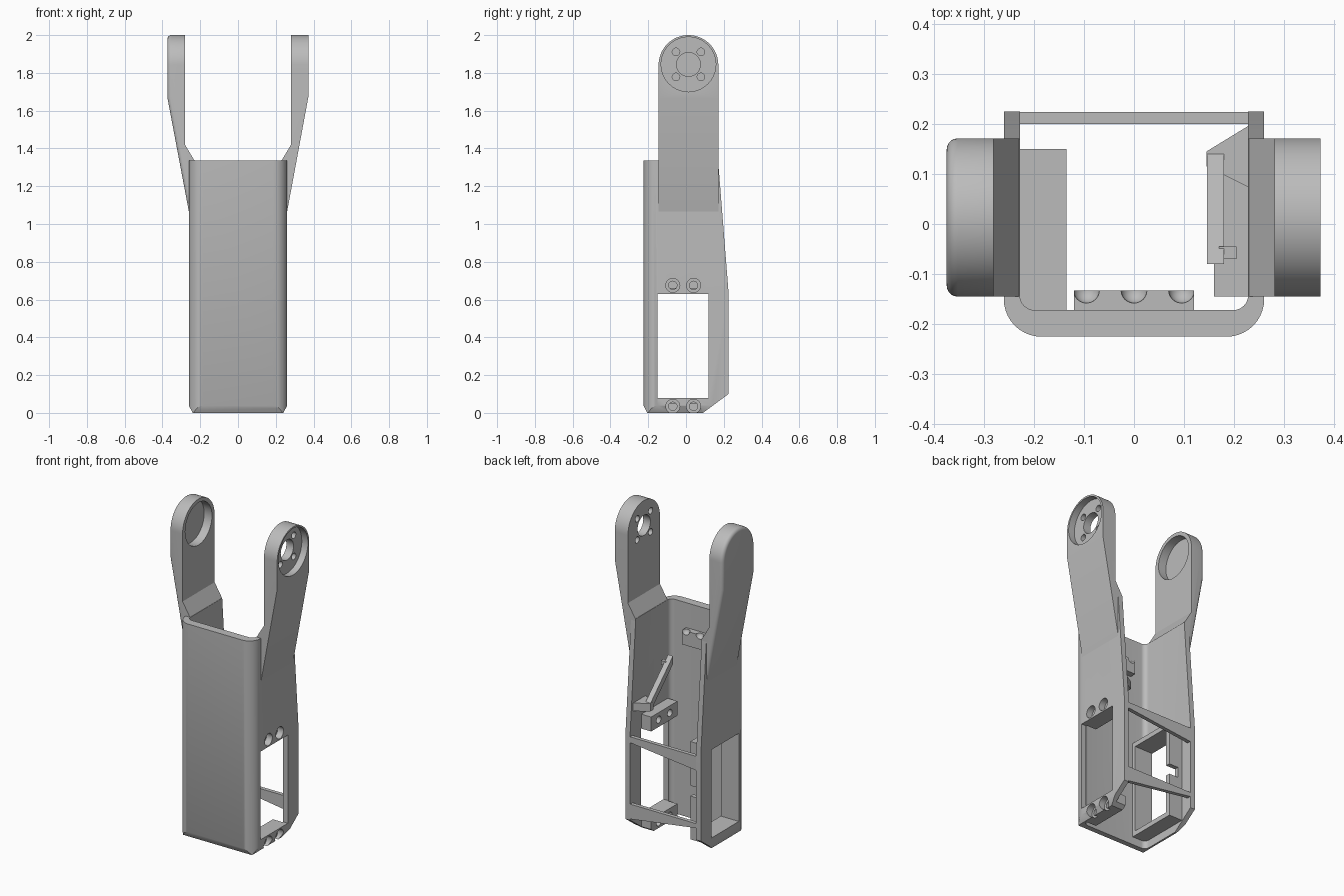
import bpy, bmesh
from math import sin, cos, pi, radians
from mathutils import Vector

if "Cube" in bpy.data.objects:
    bpy.data.objects.remove(bpy.data.objects["Cube"])

grey = bpy.data.materials.new("plain grey")
grey.use_nodes = True
grey.diffuse_color = (0.5, 0.5, 0.5, 1)
grey.node_tree.nodes["Principled BSDF"].inputs["Base Color"].default_value = (0.5, 0.5, 0.5, 1)


def prism(name, pts, axis, a, b):
    """Extrude a 2D outline along an axis from a to b."""
    place = {"x": lambda p, t: (t, p[0], p[1]),
             "y": lambda p, t: (p[0], t, p[1]),
             "z": lambda p, t: (p[0], p[1], t)}[axis]
    bm = bmesh.new()
    face = bm.faces.new([bm.verts.new(place(p, a)) for p in pts])
    new = bmesh.ops.extrude_face_region(bm, geom=[face])["geom"]
    shift = Vector(place((0, 0), b - a))
    bmesh.ops.translate(bm, vec=shift, verts=[g for g in new if isinstance(g, bmesh.types.BMVert)])
    bmesh.ops.recalc_face_normals(bm, faces=bm.faces)
    me = bpy.data.meshes.new(name)
    bm.to_mesh(me)
    bm.free()
    me.materials.append(grey)
    ob = bpy.data.objects.new(name, me)
    bpy.context.collection.objects.link(ob)
    return ob


def box(name, x, y, z):
    return prism(name, [(x[0], y[0]), (x[1], y[0]), (x[1], y[1]), (x[0], y[1])], "z", *z)


def arc(cx, cy, r, start, end, n):
    angles = [radians(start + (end - start) * i / n) for i in range(n + 1)]
    return [(cx + r * cos(t), cy + r * sin(t)) for t in angles]


def rod(cy, cz, r, a, b):
    """Cylinder along x."""
    return prism("cutter", arc(cy, cz, r, 0, 360, 40)[:-1], "x", a, b)


def combine(ob, other, op="DIFFERENCE"):
    mod = ob.modifiers.new("bool", "BOOLEAN")
    mod.operation, mod.solver, mod.object = op, "EXACT", other
    bpy.context.view_layer.objects.active = ob
    bpy.ops.object.modifier_apply(modifier=mod.name)
    bpy.data.objects.remove(other)


def smooth(ob):
    bpy.ops.object.select_all(action="DESELECT")
    ob.select_set(True)
    bpy.context.view_layer.objects.active = ob
    bpy.ops.object.shade_smooth_by_angle(angle=radians(30))


# U-shaped shell
W, T, TOP = 0.26, 0.228, 1.335
outer = arc(0.185, -0.15, 0.075, -90, 0, 10) + [(W, 0.23)]
inner = [(T, 0.23)] + arc(0.198, -0.142, 0.03, 0, -90, 8)
half = outer + inner
mirror = lambda pts: [(-x, y) for x, y in reversed(pts)]
shell = prism("shell", outer + inner + mirror(inner) + mirror(outer), "z", -0.02, TOP + 0.05)

# Screw blocks on the inner left wall
for z in ((0.63, 0.72), (-0.01, 0.08)):
    combine(shell, box("block", (0.16, 0.245), (-0.145, 0.115), z), "UNION")

# Trim to the side outline and the chamfered foot
side = [(-0.205, 0), (0.09, 0), (0.225, 0.1), (0.225, 0.64), (0.17, TOP),
        (-0.226, TOP), (-0.226, 0.04)]
combine(shell, prism("trim", side, "x", -0.5, 0.5), "INTERSECT")
foot = [(-0.24, 0), (0.24, 0), (0.261, 0.04), (0.261, 1.5), (-0.261, 1.5), (-0.261, 0.04)]
combine(shell, prism("trim", foot, "y", -0.5, 0.5), "INTERSECT")

# Side windows and counterbored screw holes
combine(shell, box("cutter", (-0.4, 0.4), (-0.15, 0.12), (0.08, 0.63)))
for y in (-0.07, 0.04):
    for z in (0.035, 0.675):
        combine(shell, rod(y, z, 0.037, 0.22, 0.3))
        combine(shell, rod(y, z, 0.022, 0.1, 0.3))
smooth(shell)

# Pocket frame behind the right window, with a cable notch
pocket = box("pocket_frame", (-0.24, -0.135), (-0.175, 0.15), (0.05, 0.66))
combine(pocket, box("cutter", (-0.4, 0), (-0.15, 0.122), (0.08, 0.63)))
combine(pocket, box("cutter", (-0.2, 0), (0.1, 0.2), (0.32, 0.385)))

# Tapered braces across the open back
prism("upper_brace", [(0.245, 0.62), (0.245, 0.585), (-0.245, 0.53), (-0.245, 0.62)], "y", 0.2, 0.224)
prism("lower_brace", [(0.245, 0.2), (0.245, 0.105), (-0.245, 0.175), (-0.245, 0.2)], "y", 0.2, 0.224)

# Fork arms
CY, CZ, R = 0.013, 1.842, 0.158


def arm(name, s, out):
    pts = [(0.259, 1.06), (out, 1.67), (out, 2.05), (0.281, 2.05), (0.281, 1.42),
           (0.23, TOP), (0.23, 1.06)]
    ob = prism(name, [(s * x, z) for x, z in pts], "y", -0.3, 0.3)
    outline = arc(CY, CZ, R, 0, 180, 40) + [(CY - R, 1), (CY + R, 1)]
    combine(ob, prism("trim", outline, "x", -0.5, 0.5), "INTERSECT")
    return ob


left = arm("left_arm", 1, 0.372)
combine(left, rod(CY, 1.845, 0.145, 0.33, 0.5))
combine(left, rod(CY, 1.845, 0.063, 0.1, 0.5))
for dy in (-0.066, 0.066):
    for dz in (-0.066, 0.066):
        combine(left, rod(CY + dy, 1.845 + dz, 0.02, 0.1, 0.5))
smooth(left)

right = arm("right_arm", -1, 0.374)
bm = bmesh.new()
bm.from_mesh(right.data)
rim = []
for e in bm.edges:
    if len(e.link_faces) == 2:
        nx = sorted(f.normal.x for f in e.link_faces)
        if nx[0] < -0.9 and abs(nx[1]) < 0.1 and max(v.co.z for v in e.verts) > 1.1:
            rim.append(e)
bmesh.ops.bevel(bm, geom=rim, offset=0.022, segments=5, profile=0.5, affect="EDGES")
bm.to_mesh(right.data)
bm.free()
combine(right, rod(CY, 1.845, 0.132, -0.335, -0.2))
smooth(right)

# Cable comb on the inner front wall
comb = box("cable_comb", (-0.12, 0.12), (-0.18, -0.133), (1.09, 1.18))
for x in (-0.095, 0, 0.095):
    bm = bmesh.new()
    bmesh.ops.create_uvsphere(bm, u_segments=24, v_segments=12, radius=0.026)
    bmesh.ops.translate(bm, vec=(x, -0.132, 1.18), verts=bm.verts)
    me = bpy.data.meshes.new("cutter")
    bm.to_mesh(me)
    bm.free()
    ball = bpy.data.objects.new("cutter", me)
    bpy.context.collection.objects.link(ball)
    combine(comb, ball)
smooth(comb)

# Slanted cable clip on the inner left wall
prism("clip_base", [(0.235, 0.2), (0.145, 0.145), (0.145, 0.115), (0.235, 0.07)], "z", 0.77, 0.82)
prism("clip_strut", [(0.14, 0.77), (0.14, 0.82), (-0.08, 1.03), (-0.08, 0.98)], "x", 0.146, 0.18)
box("clip_peg", (0.17, 0.205), (-0.07, -0.045), (0.975, 1.0))
